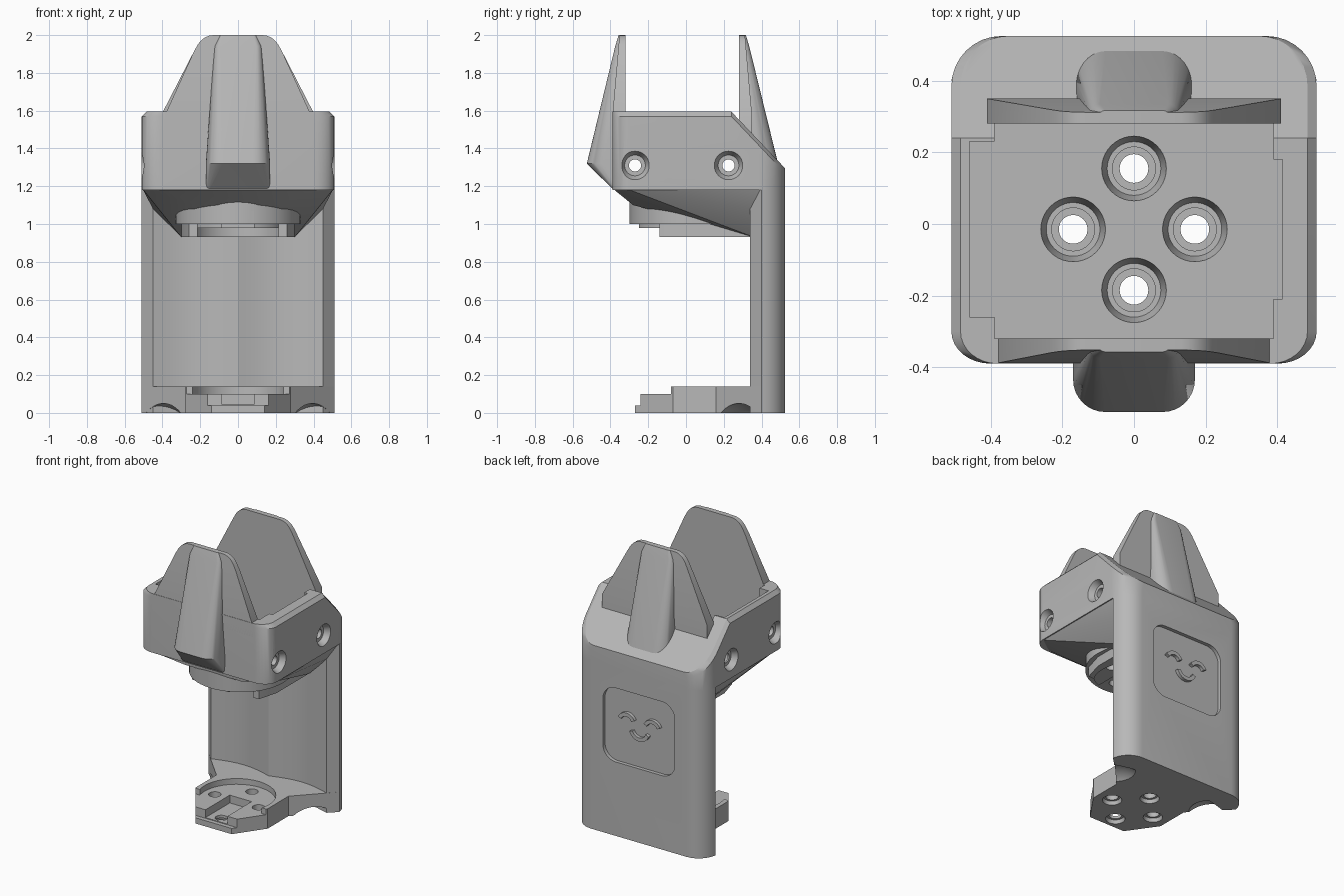
import bpy, bmesh, math
from mathutils import Vector, Matrix

if "Cube" in bpy.data.objects:
    bpy.data.objects.remove(bpy.data.objects["Cube"], do_unlink=True)

grey = bpy.data.materials.new("light_grey")
grey.use_nodes = True
COLOUR = (0.48, 0.48, 0.48, 1)
grey.diffuse_color = COLOUR
grey.node_tree.nodes["Principled BSDF"].inputs["Base Color"].default_value = COLOUR


def finish(name, bm):
    bmesh.ops.recalc_face_normals(bm, faces=bm.faces)
    mesh = bpy.data.meshes.new(name)
    bm.to_mesh(mesh)
    bm.free()
    mesh.materials.append(grey)
    ob = bpy.data.objects.new(name, mesh)
    bpy.context.collection.objects.link(ob)
    return ob


def hull(name, points):
    bm = bmesh.new()
    for p in points:
        bm.verts.new(p)
    bmesh.ops.remove_doubles(bm, verts=bm.verts, dist=0.0005)
    bmesh.ops.convex_hull(bm, input=bm.verts)
    bmesh.ops.delete(bm, geom=[v for v in bm.verts if not v.link_faces], context='VERTS')
    bmesh.ops.dissolve_limit(bm, angle_limit=0.01, verts=bm.verts, edges=bm.edges)
    return finish(name, bm)


def prism(name, outline, lo, hi, axis='Z'):
    """Extrude an outline along z (xy points) or along y (xz points)."""
    place = (lambda a, b, h: (a, b, h)) if axis == 'Z' else (lambda a, b, h: (a, h, b))
    bm = bmesh.new()
    face = bm.faces.new([bm.verts.new(place(a, b, lo)) for a, b in outline])
    ext = bmesh.ops.extrude_face_region(bm, geom=[face])
    shift = Vector(place(0, 0, hi - lo))
    bmesh.ops.translate(bm, vec=shift, verts=[g for g in ext["geom"] if isinstance(g, bmesh.types.BMVert)])
    return finish(name, bm)


def box(name, x, y, z):
    return hull(name, [(a, b, c) for a in x for b in y for c in z])


def cone(name, centre, r_start, r_end, length, axis='Z'):
    """Cone frustum starting at centre and running along +axis by length."""
    turn = Matrix.Rotation(math.pi / 2, 4, 'Y') if axis == 'X' else Matrix()
    bm = bmesh.new()
    bmesh.ops.create_cone(bm, cap_ends=True, segments=40, radius1=r_start, radius2=r_end, depth=length,
                          matrix=Matrix.Translation(centre) @ turn @ Matrix.Translation((0, 0, length / 2)))
    return finish(name, bm)


def cut(targets, cutters):
    for ob in targets:
        for c in cutters:
            mod = ob.modifiers.new("cut", 'BOOLEAN')
            mod.operation, mod.solver, mod.object = 'DIFFERENCE', 'EXACT', c
            bpy.context.view_layer.objects.active = ob
            bpy.ops.object.modifier_apply(modifier=mod.name)
    for c in cutters:
        bpy.data.objects.remove(c, do_unlink=True)


def arc(cx, cy, rx, ry, a0, a1, n=8):
    steps = [math.radians(a0 + (a1 - a0) * i / n) for i in range(n + 1)]
    return [(cx + rx * math.cos(t), cy + ry * math.sin(t)) for t in steps]


def mirrored(half):
    """Close a right-hand half outline with its left-hand mirror."""
    return half + [(-x, y) for x, y in reversed(half) if abs(x) > 1e-5]


BOLTS = [(0, 0.155), (0, -0.185), (0.17, -0.015), (-0.17, -0.015)]
MID = -0.015

# Back wall with two shallow scoops meeting in a central ridge
scoop = [(0.45 * i / 10, 0.34 + 0.045 * math.sin(math.pi * i / 10)) for i in range(11)]
back_corner = arc(0.37, 0.385, 0.14, 0.14, 0, 90)
wall = prism("back_wall", mirrored(scoop + [(0.51, 0.40)] + back_corner[1:]), 0, 1.18)

# Recessed rounded panel with a smiling face
panel = []
for sx, sz, a in ((1, 1, 0), (-1, 1, 90), (-1, -1, 180), (1, -1, 270)):
    panel += arc(sx * 0.18, 0.78 + sz * 0.16, 0.1, 0.1, a, a + 90)
cut([wall], [prism("panel_cutter", panel, 0.5, 0.6, 'Y')])


def band(name, cx, cz, r, a0, a1, w=0.026):
    prism(name, arc(cx, cz, r, r, a0, a1, 14) + arc(cx, cz, r - w, r - w, a1, a0, 14), 0.49, 0.523, 'Y')


for side, x in (("left", 0.1), ("right", -0.1)):
    band(side + "_eye", x, 0.815, 0.07, 25, 155)
band("smile", 0, 0.79, 0.08, 200, 340)


# Upper frame: rounded box with a sloped rear top and chamfered rim
def top(y):
    return min(1.595, 1.595 - (y - 0.24) * 1.055)


plan = mirrored(arc(0.40, -0.30, 0.11, 0.09, -90, 0) + [(0.51, 0.24)] + back_corner)
frame = hull("upper_frame", [(x, y, 1.18) for x, y in plan]
             + [(x, y, top(y) - 0.025) for x, y in plan]
             + [(x * 0.95, y, top(y)) for x, y in plan])
cutters = [box("cavity", (-0.39, 0.39), (-0.32, 0.28), (1.1, 1.7)),
           box("right_slot", (-0.46, -0.3), (-0.26, 0.23), (1.1, 1.7)),
           box("left_slot", (0.3, 0.415), (-0.21, 0.18), (1.1, 1.7))]
for y in (-0.27, 0.225):
    cutters += [cone("bore", (-0.6, y, 1.31), 0.032, 0.032, 1.2, 'X'),
                cone("sink_left", (0.47, y, 1.31), 0.055, 0.078, 0.045, 'X'),
                cone("sink_right", (-0.515, y, 1.31), 0.078, 0.055, 0.045, 'X')]
cut([frame], cutters)


# Tapered fins with a rounded rib, front and rear
def fin(name, sign, inner, half, base, rib_y, rib_z, tail):
    side = [(half, base), (half, 1.57), (0.235, 1.91)]
    side += arc(0.13, 1.87, 0.105, 0.13, 25, 90, 6)
    pts = []
    for x, z in mirrored(side):
        outer = inner + 0.07 - 0.038 * max(0, z - 1.57) / 0.43
        pts += [(x, sign * inner, z), (x, sign * outer, z)]
    hull(name + "_plate", pts)
    rib = []
    for z, w, out, r in ((tail, 0.17, inner + 0.068, 0.02), (rib_z, 0.17, rib_y, 0.09),
                         (1.94, 0.125, inner + 0.055, 0.03), (2.0, 0.1, inner + 0.037, 0.02)):
        ring = [(w, inner + 0.01)] + arc(w - r, out - r, r, r, 0, 90, 8)
        rib += [(x, sign * y, z) for x, y in mirrored(ring)]
    hull(name + "_rib", rib)


fin("front_fin", -1, 0.32, 0.39, 1.5, 0.525, 1.32, 1.185)
fin("rear_fin", 1, 0.28, 0.41, 1.4, 0.485, 1.33, 1.25)

# Upper mount: sloped underside, rounded tongue and ring under the frame
wedge = []
for s in (1, -1):
    wedge += [(s * x, y, z) for x, y, z in (
        (0.505, 0.41, 1.185), (0.505, -0.31, 1.185), (0.40, -0.385, 1.185), (0.45, 0.36, 1.08),
        (0.30, 0.36, 0.93), (0.22, -0.28, 1.10), (0.33, -0.05, 1.09))]
tongue = mirrored(arc(0, 0.03, 0.33, 0.33, -90, 0, 12) + [(0.3, 0.36)])
mounts = [hull("upper_underside", wedge),
          prism("upper_tongue", tongue, 1.0, 1.17),
          prism("upper_ring", mirrored([(0.26, -0.14), (0.3, 0), (0.3, 0.36)]), 0.932, 1.01),
          cone("upper_seat", (0, MID, 0.98), 0.25, 0.25, 0.05)]
cutters = [cone("recess", (0, MID, 0.9), 0.25, 0.25, 0.08),
           box("slot", (-0.085, 0.085), (-0.35, 0.03), (0.9, 1.0))]
for x, y in BOLTS:
    cutters += [cone("bore", (x, y, 0.8), 0.04, 0.04, 0.6),
                cone("step", (x, y, 1.04), 0.06, 0.06, 0.2),
                cone("sink", (x, y, 1.12), 0.075, 0.091, 0.068)]
cut(mounts, cutters)

# Lower mount: tapered foot with a round recess and countersunk holes
foot = prism("lower_mount", mirrored([(0.14, -0.27), (0.28, -0.07), (0.28, 0.16),
                                      (0.508, 0.398), (0.508, 0.41)]), 0, 0.14)
cutters = [cone("recess", (0, MID, 0.1), 0.25, 0.25, 0.1),
           box("front_step", (-0.5, 0.5), (-0.4, -0.08), (0.1, 0.2)),
           box("lip_step", (-0.5, 0.5), (-0.4, -0.24), (0.04, 0.2)),
           box("slot", (-0.085, 0.085), (-0.3, 0.03), (0.045, 0.2))]
for x, y in BOLTS:
    cutters += [cone("bore", (x, y, -0.1), 0.04, 0.04, 0.4),
                cone("sink", (x, y, -0.01), 0.065, 0.055, 0.035)]
for s in (1, -1):
    bm = bmesh.new()
    bmesh.ops.create_uvsphere(bm, u_segments=48, v_segments=32, radius=0.2,
                              matrix=Matrix.Translation((s * 0.395, 0.28, -0.15)))
    cutters.append(finish("scallop", bm))
cut([foot], cutters)

# Smooth curved areas while keeping hard edges
bpy.ops.object.select_all(action='DESELECT')
for ob in bpy.context.scene.objects:
    if ob.type == 'MESH' and grey.name in ob.data.materials:
        ob.select_set(True)
        bpy.context.view_layer.objects.active = ob
bpy.ops.object.shade_smooth_by_angle(angle=math.radians(30))
